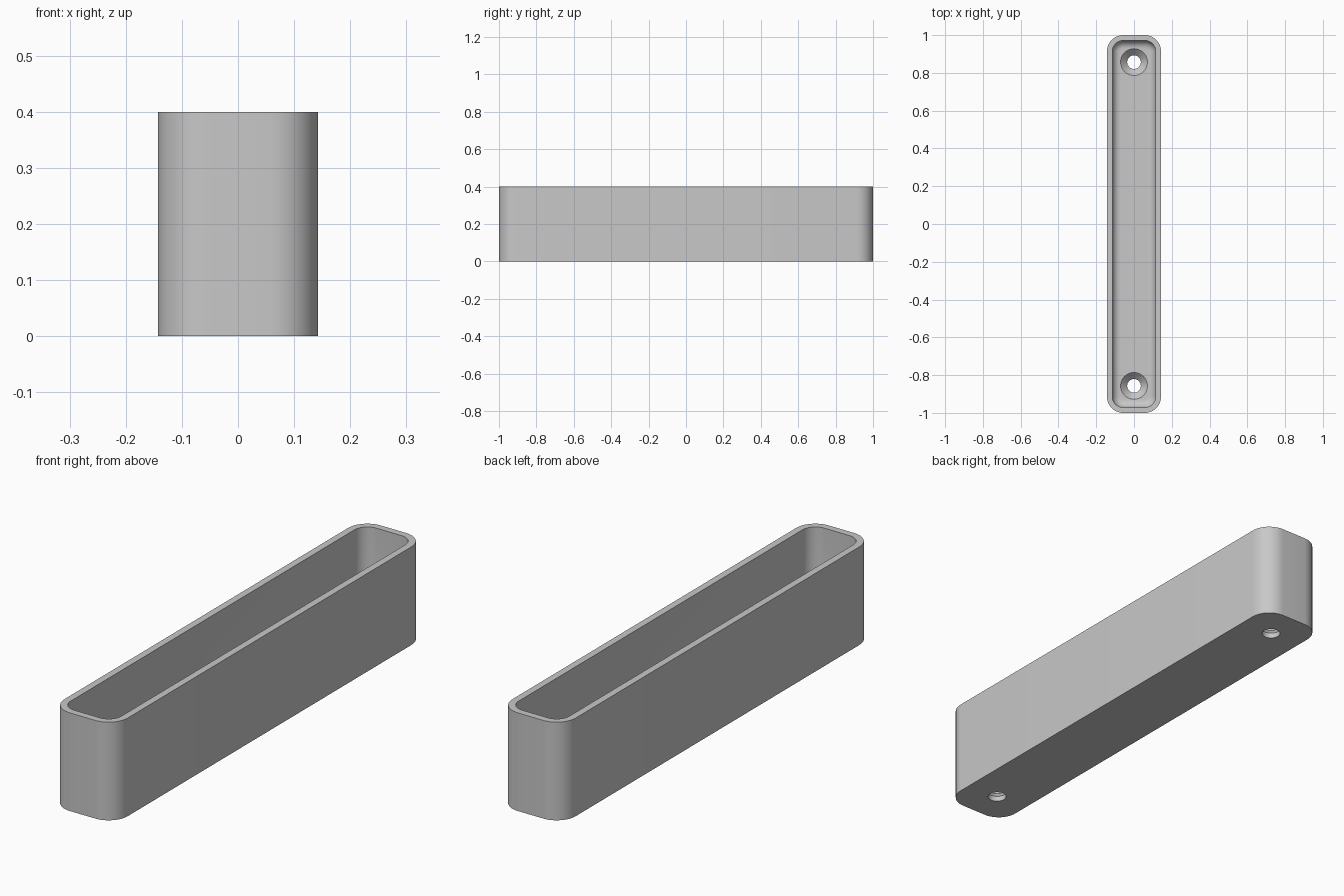
import bpy, bmesh, math

if "Cube" in bpy.data.objects:
    bpy.data.objects.remove(bpy.data.objects["Cube"], do_unlink=True)

HALF_X, HALF_Y, HEIGHT = 0.143, 1.0, 0.4
CORNER, WALL, FLOOR, FILLET = 0.086, 0.0286, 0.057, 0.042
HOLE_Y, HOLE_R, SINK_R = 0.857, 0.036, 0.071
STEPS = 12

grey = bpy.data.materials.new("plain_grey")
grey.use_nodes = True
colour = (0.58, 0.58, 0.58, 1)
grey.diffuse_color = colour
grey.node_tree.nodes["Principled BSDF"].inputs["Base Color"].default_value = colour


def rounded_ring(bm, inset, z):
    """Rounded rectangle, shrunk inward by inset."""
    radius = CORNER - inset
    ring = []
    for quarter, (sx, sy) in enumerate([(1, 1), (-1, 1), (-1, -1), (1, -1)]):
        for i in range(STEPS + 1):
            a = (quarter + i / STEPS) * math.pi / 2
            ring.append(bm.verts.new((sx * (HALF_X - CORNER) + radius * math.cos(a),
                                      sy * (HALF_Y - CORNER) + radius * math.sin(a), z)))
    return ring


def circle_ring(bm, radius, z, y):
    return [bm.verts.new((radius * math.cos(a), y + radius * math.sin(a), z))
            for a in (math.tau * i / 48 for i in range(48))]


def loft(bm, rings):
    """Skin consecutive rings and cap both ends."""
    for low, high in zip(rings, rings[1:]):
        for i in range(len(low)):
            j = (i + 1) % len(low)
            bm.faces.new((low[i], low[j], high[j], high[i]))
    bm.faces.new(rings[0][::-1])
    bm.faces.new(rings[-1])


def make_object(name, bm):
    bmesh.ops.recalc_face_normals(bm, faces=bm.faces)
    mesh = bpy.data.meshes.new(name)
    bm.to_mesh(mesh)
    bm.free()
    mesh.materials.append(grey)
    obj = bpy.data.objects.new(name, mesh)
    bpy.context.collection.objects.link(obj)
    return obj


# Open tray: outer wall, rim, inner wall, filleted floor
bm = bmesh.new()
profile = [(0, 0), (0, HEIGHT), (WALL, HEIGHT)]
for i in range(9):
    a = i / 8 * math.pi / 2
    profile.append((WALL + FILLET * (1 - math.cos(a)),
                    FLOOR + FILLET * (1 - math.sin(a))))
loft(bm, [rounded_ring(bm, inset, z) for inset, z in profile])
tray = make_object("tray", bm)

# Countersunk screw holes at both ends
bm = bmesh.new()
sink_start = FLOOR - (SINK_R - HOLE_R)
for y in (-HOLE_Y, HOLE_Y):
    loft(bm, [circle_ring(bm, r, z, y) for r, z in
              [(HOLE_R, -0.05), (HOLE_R, sink_start), (SINK_R, FLOOR), (SINK_R, 0.2)]])
cutter = make_object("screw_hole_cutter", bm)
cutter.hide_render = True

bpy.ops.object.select_all(action="DESELECT")
bpy.context.view_layer.objects.active = tray
tray.select_set(True)
cut = tray.modifiers.new("screw_holes", "BOOLEAN")
cut.operation, cut.solver, cut.object = "DIFFERENCE", "EXACT", cutter
bpy.ops.object.modifier_apply(modifier=cut.name)
bpy.data.objects.remove(cutter, do_unlink=True)
bpy.ops.object.shade_smooth_by_angle(angle=math.radians(30))
